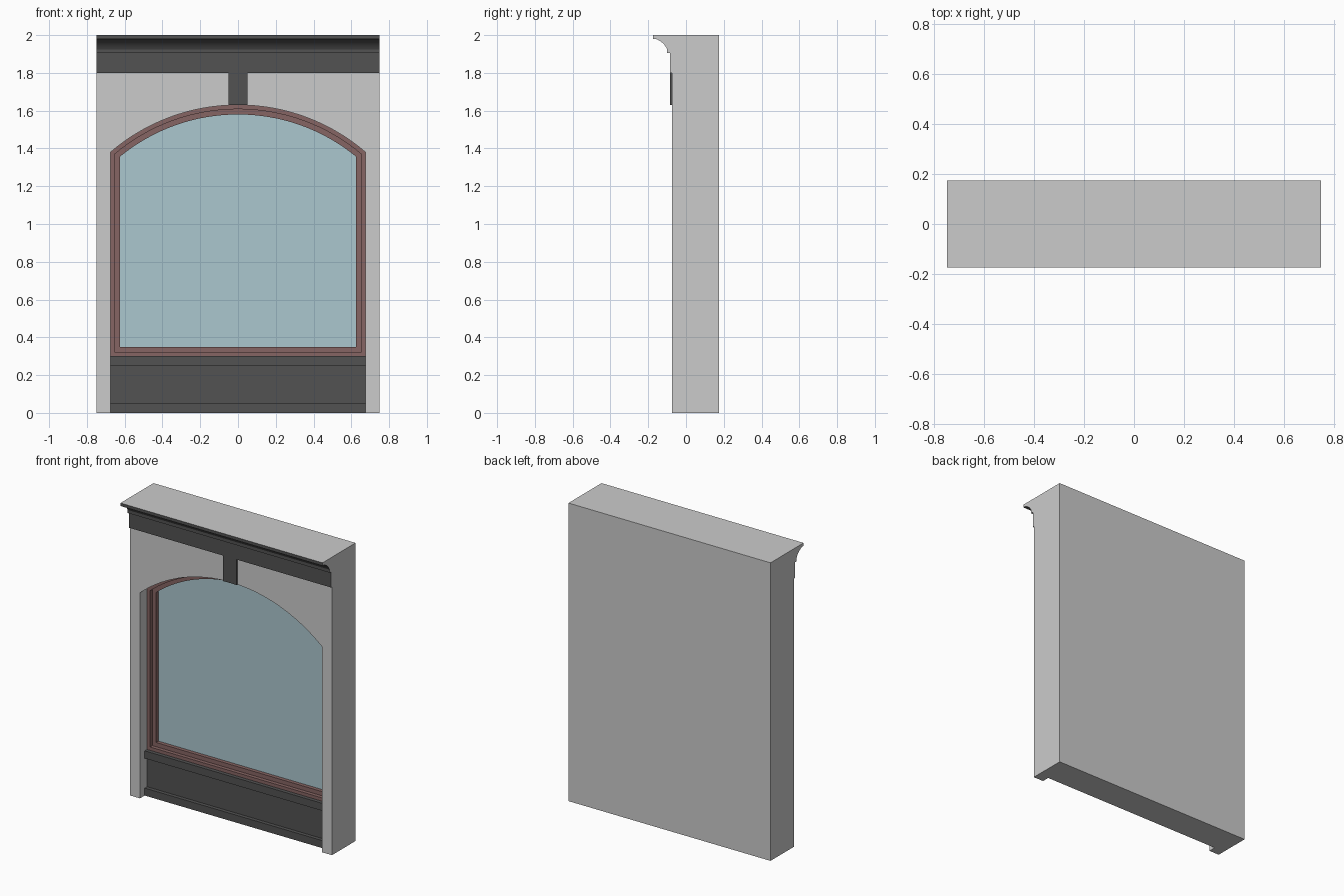
import bpy, bmesh
from math import sin, cos, pi, sqrt, asin

if "Cube" in bpy.data.objects:
    bpy.data.objects.remove(bpy.data.objects["Cube"])


def material(name, rgb):
    m = bpy.data.materials.new(name)
    m.diffuse_color = (*rgb, 1)
    m.use_nodes = True
    m.node_tree.nodes["Principled BSDF"].inputs["Base Color"].default_value = m.diffuse_color
    return m


DARK = material("dark_paint", (0.085, 0.085, 0.085))
WOOD = material("red_brown_wood", (0.24, 0.13, 0.125))
GLASS = material("blue_glass", (0.41, 0.57, 0.62))


def finish(name, bm, mats, pick=None):
    bmesh.ops.recalc_face_normals(bm, faces=bm.faces)
    if pick:
        for f in bm.faces:
            f.material_index = int(pick(f.calc_center_median(), f.normal))
    me = bpy.data.meshes.new(name)
    bm.to_mesh(me)
    bm.free()
    for m in mats:
        me.materials.append(m)
    ob = bpy.data.objects.new(name, me)
    bpy.context.collection.objects.link(ob)
    return ob


def prism(name, pts, axis, a, b, mats=(), pick=None):
    """Extrude a closed 2D outline along x (points are y,z) or y (points are x,z)."""
    bm = bmesh.new()
    place = (lambda p, t: (t, p[0], p[1])) if axis == "x" else (lambda p, t: (p[0], t, p[1]))
    r0, r1 = ([bm.verts.new(place(p, t)) for p in pts] for t in (a, b))
    bm.faces.new(r0)
    bm.faces.new(r1)
    n = len(pts)
    for i in range(n):
        j = (i + 1) % n
        bm.faces.new((r0[i], r0[j], r1[j], r1[i]))
    return finish(name, bm, mats, pick)


# Segmental arch: springs at (0.675, 1.38), crown at 1.63
HALF, SPRING, CROWN = 0.675, 1.38, 1.63
RISE = CROWN - SPRING
R = (HALF**2 + RISE**2) / (2 * RISE)
CZ = CROWN - R


def arch_outline(inset, bottom, segs=32):
    x, r = HALF - inset, R - inset
    t = asin(x / r)
    arc = [(r * sin(t - 2 * t * i / segs), CZ + r * cos(t - 2 * t * i / segs)) for i in range(segs + 1)]
    return [(-x, bottom), (x, bottom)] + arc


# Wall with cornice: one side profile, ends stay grey, moulding front is dark
cove = []
for i in range(7):
    s = i / 6
    y = -0.16 + 0.06 * (0.5 * s + 0.5 * sin(s * pi / 2))
    z = 1.925 + 0.055 * (0.5 * (1 - s) + 0.5 * cos(s * pi / 2))
    cove.append((y, z))
profile = [(0.175, 0), (0.175, 2), (-0.175, 2), (-0.175, 1.98)] + cove + [
    (-0.1, 1.905), (-0.085, 1.905), (-0.085, 1.8), (-0.075, 1.8), (-0.075, 0)]
wall = prism("wall_with_cornice", profile, "x", -0.75, 0.75, (None, DARK),
             lambda c, n: c.y < -0.079 and abs(n.x) < 0.5)

# Arched recess cut into the wall front
cutter = prism("recess_cutter", arch_outline(0, -0.1), "y", -0.3, 0.06)
cutter.hide_render = True
mod = wall.modifiers.new("recess", "BOOLEAN")
mod.operation, mod.solver, mod.object = "DIFFERENCE", "EXACT", cutter
bpy.context.view_layer.objects.active = wall
bpy.ops.object.modifier_apply(modifier=mod.name)
bpy.data.objects.remove(cutter)

# Keystone strip between arch crown and frieze
kz = CZ + sqrt(R**2 - 0.05**2)
prism("keystone", [(-0.05, 1.8), (-0.05, kz), (0, CROWN), (0.05, kz), (0.05, 1.8)],
      "y", -0.085, -0.075, (DARK,))

# Panel under the window with base board and sill
panel = [(0.06, 0), (-0.025, 0), (-0.025, 0.05), (0, 0.05), (0, 0.25),
         (-0.025, 0.25), (-0.025, 0.3), (0.06, 0.3)]
prism("base_panel", panel, "x", -HALF, HALF, (None, DARK), lambda c, n: c.z > 0.001)

# Stepped window frame swept round the arch outline
bm = bmesh.new()
rings = []
for inset, y in [(0, 0.06), (0, 0), (0.022, 0), (0.022, 0.025), (0.05, 0.025), (0.05, 0.06)]:
    rings.append([bm.verts.new((x, y, z)) for x, z in arch_outline(inset, 0.3 + inset)])
for k, ring in enumerate(rings):
    nxt = rings[(k + 1) % len(rings)]
    for i in range(len(ring)):
        j = (i + 1) % len(ring)
        bm.faces.new((ring[i], ring[j], nxt[j], nxt[i]))
frame = finish("window_frame", bm, (WOOD,))

# Glass pane
prism("glass_pane", arch_outline(0.05, 0.35), "y", 0.05, 0.06, (GLASS,))

# Smooth the curved runs, keep edges crisp
for ob in (wall, frame):
    bpy.ops.object.select_all(action="DESELECT")
    ob.select_set(True)
    bpy.context.view_layer.objects.active = ob
    bpy.ops.object.shade_smooth_by_angle(angle=0.4)
